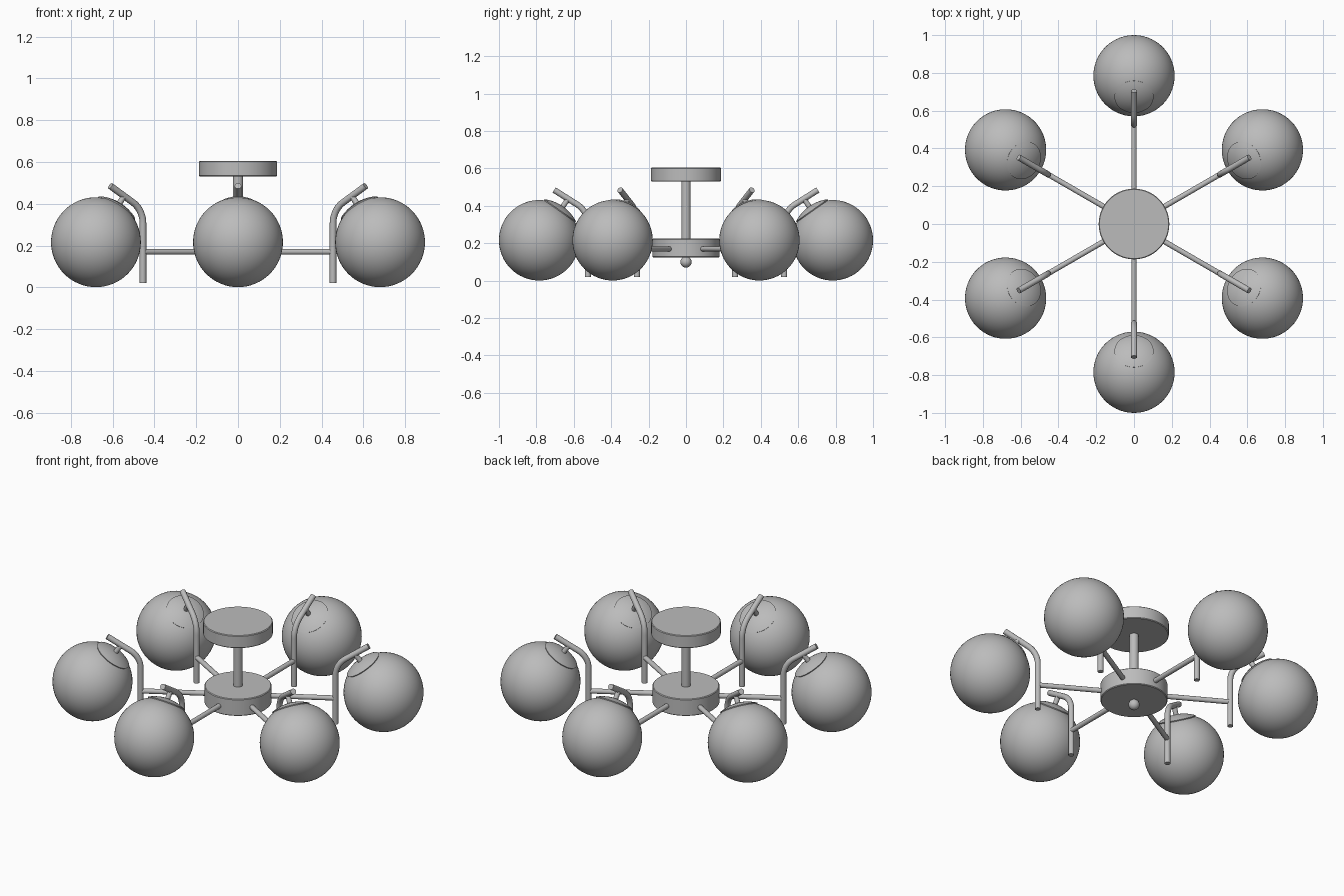
import bpy, bmesh, math
from mathutils import Vector, Matrix

if "Cube" in bpy.data.objects:
    bpy.data.objects.remove(bpy.data.objects["Cube"])

metal = bpy.data.materials.new("neutral grey")
metal.diffuse_color = (0.5, 0.5, 0.5, 1)
metal.use_nodes = True
metal.node_tree.nodes["Principled BSDF"].inputs["Base Color"].default_value = metal.diffuse_color


def finish(name, bm, matrix=None):
    bmesh.ops.remove_doubles(bm, verts=bm.verts, dist=1e-5)
    bmesh.ops.recalc_face_normals(bm, faces=bm.faces)
    mesh = bpy.data.meshes.new(name)
    bm.to_mesh(mesh)
    bm.free()
    mesh.materials.append(metal)
    ob = bpy.data.objects.new(name, mesh)
    bpy.context.collection.objects.link(ob)
    if matrix:
        ob.matrix_world = matrix
    bpy.ops.object.select_all(action='DESELECT')
    ob.select_set(True)
    bpy.context.view_layer.objects.active = ob
    bpy.ops.object.shade_smooth_by_angle(angle=math.radians(35))
    return ob


def lathe(name, profile, steps=48, matrix=None):
    """Revolve (radius, z) points around z."""
    bm = bmesh.new()
    vs = [bm.verts.new((r, 0, z)) for r, z in profile]
    es = [bm.edges.new(p) for p in zip(vs, vs[1:])]
    bmesh.ops.spin(bm, geom=vs + es, cent=(0, 0, 0), axis=(0, 0, 1),
                   angle=math.tau, steps=steps)
    return finish(name, bm, matrix)


def tube(name, points, radius, matrix, sides=16):
    """Sweep a circle along a path lying in the local xz plane."""
    bm = bmesh.new()
    pts = [Vector((x, 0, z)) for x, z in points]
    rings = []
    for i, p in enumerate(pts):
        t = (pts[min(i + 1, len(pts) - 1)] - pts[max(i - 1, 0)]).normalized()
        side = Vector((0, 1, 0))
        up = t.cross(side)
        rings.append([bm.verts.new(p + radius * (math.cos(a) * side + math.sin(a) * up))
                      for a in (math.tau * k / sides for k in range(sides))])
    for a, b in zip(rings, rings[1:]):
        for k in range(sides):
            n = (k + 1) % sides
            bm.faces.new((a[k], a[n], b[n], b[k]))
    bm.faces.new(rings[0])
    bm.faces.new(rings[-1])
    return finish(name, bm, matrix)


def disc(name, r, z0, z1, b=0.004):
    lathe(name, [(0, z0), (r - b, z0), (r, z0 + b), (r, z1 - b), (r - b, z1), (0, z1)], 64)


# Centre: ceiling plate, stem, hub and finial ball
disc("ceiling_plate", 0.187, 0.53, 0.605)
disc("stem", 0.025, 0.20, 0.54, 0.001)
disc("hub", 0.18, 0.125, 0.225)
disc("finial_neck", 0.012, 0.10, 0.13, 0.001)
lathe("finial_ball", [(0.03 * math.sin(a), 0.1 - 0.03 * math.cos(a))
                      for a in (math.pi * i / 16 for i in range(17))], 32)

# Upright: straight, bent through 58 degrees, then a straight end
bend = [(0.525 + 0.12 * (1 - math.cos(a)), 0.305 + 0.12 * math.sin(a))
        for a in (math.radians(58) * i / 10 for i in range(11))]
upright = [(0.525, 0.02)] + bend + [(0.705, 0.485)]

R = 0.215
globe = [(R * math.sin(a), -R * math.cos(a)) for a in (math.pi * i / 32 for i in range(33))]
cap_angles = [math.radians(28) * i / 8 for i in range(9)]
cap = ([(0.221 * math.sin(a), 0.221 * math.cos(a)) for a in cap_angles]
       + [(0.212 * math.sin(a), 0.212 * math.cos(a)) for a in reversed(cap_angles)])

# Six arms, each with a globe hung from its tilted end
for i in range(6):
    turn = Matrix.Rotation(math.radians(30 + 60 * i), 4, 'Z')
    place = turn @ Matrix.Translation((0.785, 0, 0.216))
    tilted = place @ Matrix.Rotation(math.radians(-35), 4, 'Y')
    n = str(i + 1)
    tube("spoke_" + n, [(0.1, 0.17), (0.525, 0.17)], 0.014, turn)
    tube("upright_" + n, upright, 0.016, turn)
    lathe("globe_" + n, globe, 56, place)
    lathe("globe_cap_" + n, cap, 40, tilted)
    tube("cap_stub_" + n, [(0, 0.21), (0, 0.268)], 0.014, tilted)
